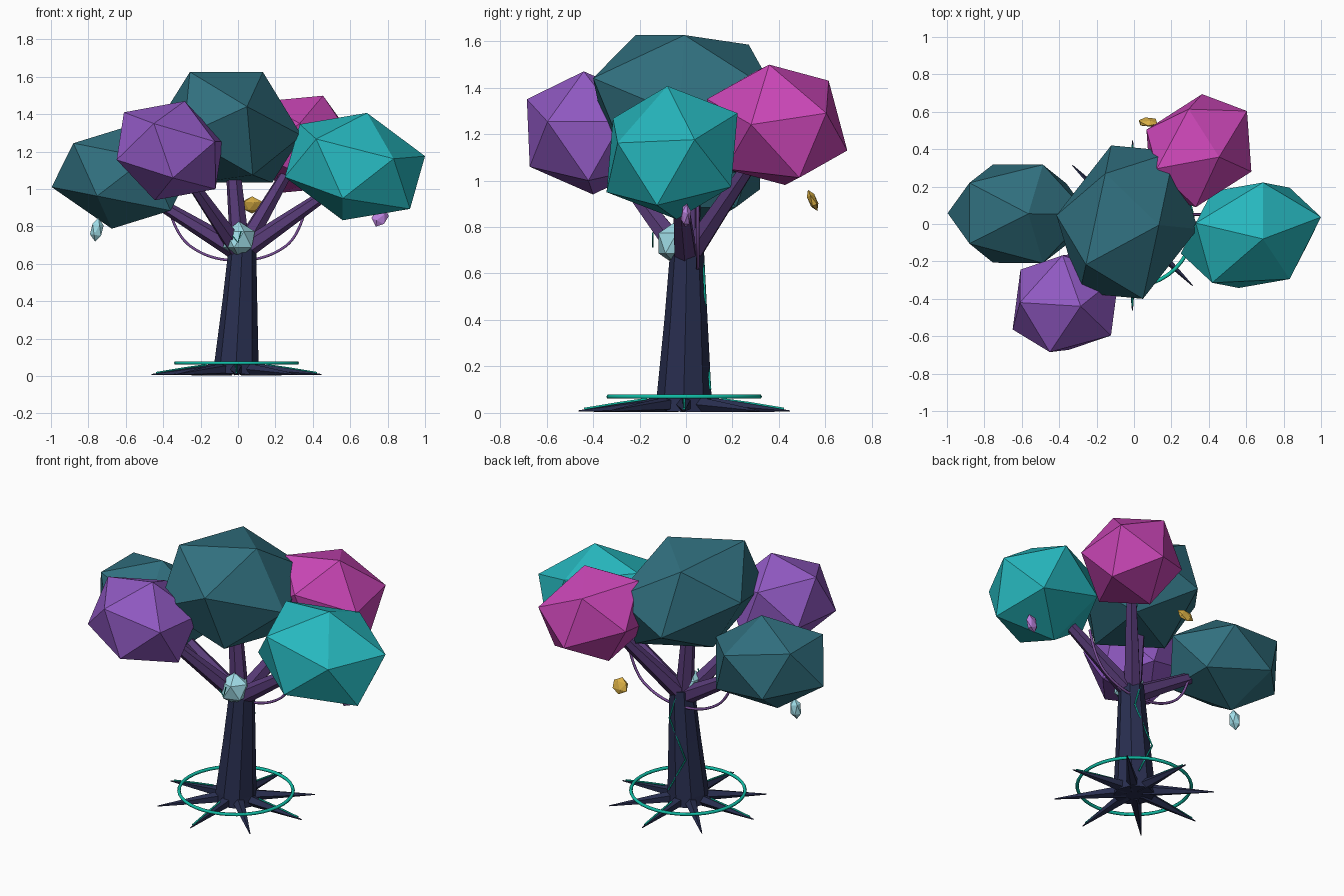
import bpy, bmesh, math
from mathutils import Vector, Matrix, Euler

if "Cube" in bpy.data.objects:
    bpy.data.objects.remove(bpy.data.objects["Cube"])

def material(name, rgb):
    m = bpy.data.materials.new(name)
    m.diffuse_color = (*rgb, 1)
    m.use_nodes = True
    m.node_tree.nodes["Principled BSDF"].inputs["Base Color"].default_value = m.diffuse_color
    return m

DARK_TEAL = material("dark_teal", (.03, .16, .21))
TEAL = material("teal", (.02, .48, .52))
PURPLE = material("purple", (.28, .10, .54))
PINK = material("pink", (.58, .06, .46))
BARK = material("bark", (.022, .028, .08))
BRANCH = material("branch", (.10, .045, .19))
VINE = material("vine", (.20, .08, .32))
GLOW = material("glow", (.005, .51, .38))
ICE = material("ice", (.35, .72, .80))
LILAC = material("lilac", (.55, .25, .80))
GOLD = material("gold", (.70, .43, .06))

def finish(bm, name, mat):
    bmesh.ops.recalc_face_normals(bm, faces=bm.faces[:])
    me = bpy.data.meshes.new(name)
    bm.to_mesh(me)
    bm.free()
    me.materials.append(mat)
    ob = bpy.data.objects.new(name, me)
    bpy.context.collection.objects.link(ob)
    return ob

def columns(vs):
    return Matrix([list(v) for v in vs]).transposed()

def blob(name, mat, centre, a, b, c):
    """Stretched icosahedron: one of its faces lands on centre + a, b, c."""
    bm = bmesh.new()
    bmesh.ops.create_icosphere(bm, subdivisions=1, radius=1)
    bm.faces.ensure_lookup_table()
    m = columns((a, b, c)) @ columns([v.co for v in bm.faces[0].verts]).inverted()
    for v in bm.verts:
        v.co = m @ v.co + Vector(centre)
    return finish(bm, name, mat)

def gem(name, mat, centre, scale, rot=(0, 0, 0)):
    bm = bmesh.new()
    bmesh.ops.create_icosphere(bm, subdivisions=1, radius=1)
    m = Matrix.LocRotScale(Vector(centre), Euler([math.radians(r) for r in rot]), Vector(scale))
    bmesh.ops.transform(bm, matrix=m, verts=bm.verts[:])
    return finish(bm, name, mat)

def limb(name, mat, path, sides=6):
    """Flat-sided tapering limb through (x, y, z, radius) points."""
    bm = bmesh.new()
    pts = [Vector(p[:3]) for p in path]
    q = (pts[-1] - pts[0]).to_track_quat('Z', 'Y')
    rings = []
    for p, (_, _, _, r) in zip(pts, path):
        rings.append([bm.verts.new(p + q @ Vector((r * math.cos(t), r * math.sin(t), 0)))
                      for t in (math.tau * (i + .5) / sides for i in range(sides))])
    for lo, hi in zip(rings, rings[1:]):
        for i in range(sides):
            j = (i + 1) % sides
            bm.faces.new((lo[i], lo[j], hi[j], hi[i]))
    bm.faces.new(rings[0][::-1])
    bm.faces.new(rings[-1])
    return finish(bm, name, mat)

def cord(name, mat, pts, radius, kind='POLY', cyclic=False):
    cu = bpy.data.curves.new(name, 'CURVE')
    cu.dimensions = '3D'
    cu.bevel_depth = radius
    cu.bevel_resolution = 1
    cu.use_fill_caps = True
    sp = cu.splines.new(kind)
    sp.points.add(len(pts) - 1)
    for s, p in zip(sp.points, pts):
        s.co = (*p, 1)
    sp.use_cyclic_u = cyclic
    if kind == 'NURBS':
        sp.order_u = 3
        sp.use_endpoint_u = True
    cu.materials.append(mat)
    ob = bpy.data.objects.new(name, cu)
    bpy.context.collection.objects.link(ob)
    return ob

O = -.008  # trunk foot offset in x and y

# Foliage
blob("foliage_middle", DARK_TEAL, (-.037, .01, 1.33),
     (-.22, -.227, .296), (.17, -.016, .296), (-.116, .26, .255))
blob("foliage_left", DARK_TEAL, (-.62, .055, 1.065),
     (-.26, -.16, .18), (-.26, .165, .18), (.055, 0, .277))
blob("foliage_front", PURPLE, (-.365, -.42, 1.205),
     (.08, -.02, .265), (-.245, 0, .205), (-.085, -.265, .145))
blob("foliage_right", TEAL, (.625, -.06, 1.12),
     (.065, -.02, .287), (.375, .097, .056), (.065, .282, .17))
blob("foliage_back", PINK, (.347, .392, 1.24),
     (.108, -.034, .259), (-.055, .222, .19), (.257, .212, .05))

# Trunk and branches
limb("trunk", BARK, [(O, O, .01, .122), (O, O, .07, .118), (.01, 0, .40, .093), (.025, .005, .71, .072)], 8)
for name, end, r in (("left", (-.45, .04, .94), .03), ("front", (-.28, -.32, 1.08), .028),
                     ("right", (.48, -.03, .98), .03), ("back", (.28, .31, 1.12), .03),
                     ("middle", (-.03, .01, 1.15), .038)):
    limb("branch_" + name, BRANCH, [(.012, 0, .66, .055), (*end, r)])

# Roots with glowing veins on every second one
for i in range(8):
    t = math.tau * i / 8
    c, s = math.cos(t), math.sin(t)
    at = lambda d, z: (O + c * d, O + s * d, z)
    limb(f"root_{i}", BARK, [(*at(.05, .04), .038), (*at(.22, .027), .024), (*at(.455, .008), .003)], 5)
    if i % 2 == 0:
        cord(f"root_vein_{i}", GLOW, [at(.16, .06), at(.28, .043), at(.43, .018)], .005)

# Glowing ground ring
cord("glow_ring", GLOW, [(O + .325 * math.cos(math.tau * i / 40), O + .325 * math.sin(math.tau * i / 40), .07)
                         for i in range(40)], .01, cyclic=True)

# Zigzag vein on the back of the trunk
cord("trunk_vein", GLOW, [(.05, .104, .10), (-.06, .09, .31), (.06, .08, .54), (.02, .074, .67)], .005)

# Hanging vine between the side branches
cord("hanging_vine", VINE, [(-.37, .05, .90), (-.33, .05, .75), (-.18, .05, .64), (0, .05, .61),
                            (.18, .05, .64), (.33, .05, .75), (.37, .05, .93)], .008, 'NURBS')

# Heart crystal with its small mark
gem("heart_crystal", ICE, (.005, -.04, .73), (.095, .092, .097))
cord("crystal_mark", GLOW, [(-.03, -.143, .75), (.0, -.143, .715), (.016, -.143, .775)], .004)

# Small floating crystals
gem("ice_crystal", ICE, (-.755, -.01, .782), (.037, .032, .064), (0, 8, 0))
gem("gold_crystal", GOLD, (.075, .545, .915), (.056, .02, .05), (24, 0, 0))
gem("lilac_crystal", LILAC, (.76, .0, .85), (.045, .022, .056), (0, 25, 10))
